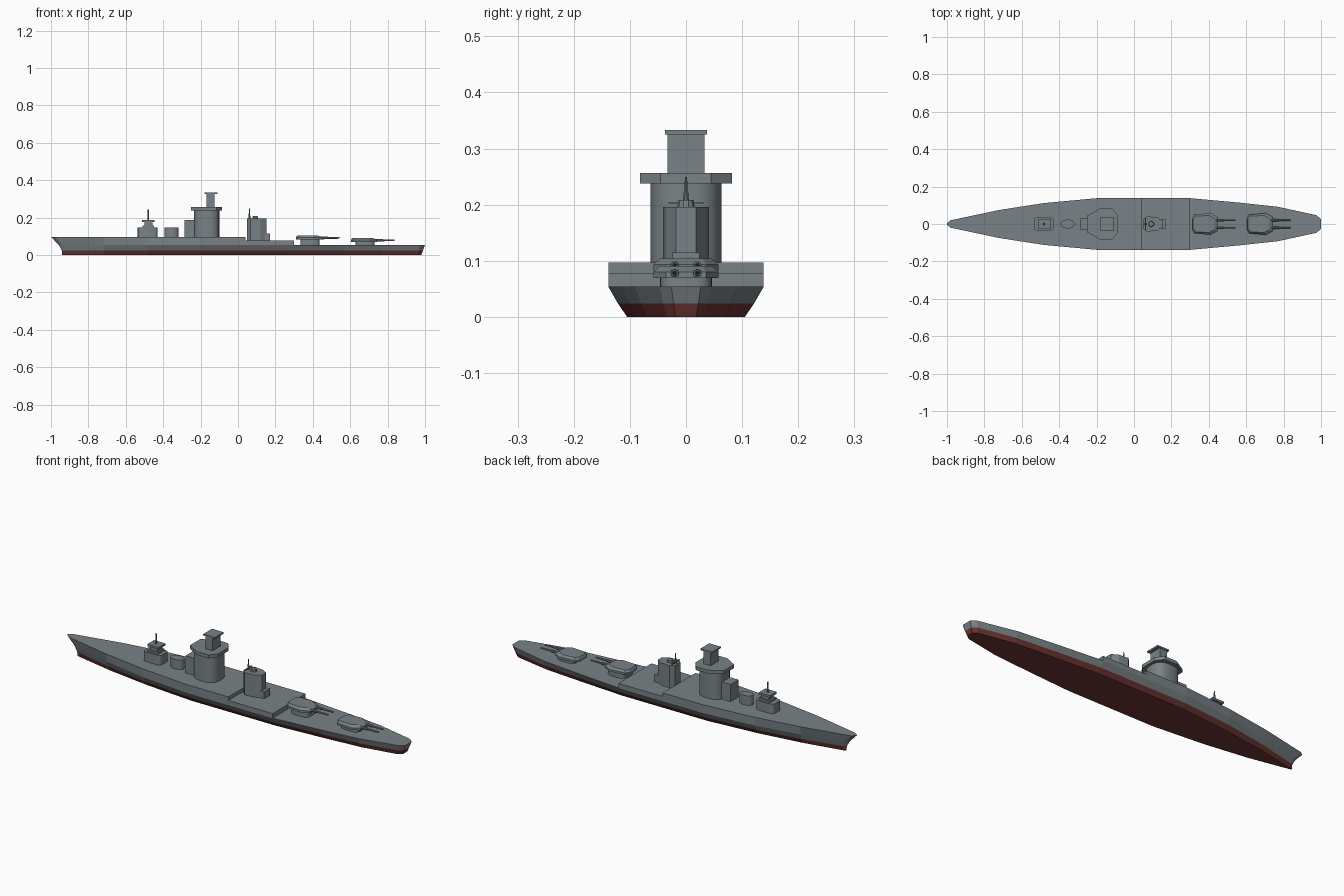
import bpy, bmesh, math
from mathutils import Matrix

if "Cube" in bpy.data.objects:
    bpy.data.objects.remove(bpy.data.objects["Cube"])


def material(name, rgb):
    m = bpy.data.materials.new(name)
    m.diffuse_color = (*rgb, 1)
    m.use_nodes = True
    m.node_tree.nodes["Principled BSDF"].inputs["Base Color"].default_value = m.diffuse_color
    return m


GREY = material("warship_grey", (0.19, 0.225, 0.24))
RED = material("hull_red", (0.15, 0.035, 0.03))
DARK = material("bore_dark", (0.01, 0.01, 0.012))


def finish(bm, name, mats=(GREY,), smooth=False):
    bmesh.ops.recalc_face_normals(bm, faces=bm.faces)
    me = bpy.data.meshes.new(name)
    bm.to_mesh(me)
    bm.free()
    for m in mats:
        me.materials.append(m)
    if smooth:
        me.shade_smooth()
        me.set_sharp_from_angle(angle=math.radians(35))
    ob = bpy.data.objects.new(name, me)
    bpy.context.collection.objects.link(ob)
    return ob


def loft(name, rings, smooth=False):
    """Closed solid through rings of (x, y, z) points."""
    bm = bmesh.new()
    vs = [[bm.verts.new(p) for p in r] for r in rings]
    n = len(rings[0])
    for a, b in zip(vs, vs[1:]):
        for i in range(n):
            bm.faces.new((a[i], a[(i + 1) % n], b[(i + 1) % n], b[i]))
    bm.faces.new(vs[0])
    bm.faces.new(vs[-1])
    return finish(bm, name, smooth=smooth)


def mirrored(half):
    return half + [(x, -y) for x, y in reversed(half)]


def prism(name, outline, z0, z1, smooth=False):
    return loft(name, [[(x, y, z) for x, y in outline] for z in (z0, z1)], smooth)


def box(name, x0, x1, hy, z0, z1):
    return prism(name, mirrored([(x0, hy), (x1, hy)]), z0, z1)


def rounded(cx, rx, ry, power, n=28):
    """Superellipse outline."""
    pts = []
    for i in range(n):
        c, s = math.cos(2 * math.pi * i / n), math.sin(2 * math.pi * i / n)
        pts.append((cx + rx * math.copysign(abs(c) ** (2 / power), c),
                    ry * math.copysign(abs(s) ** (2 / power), s)))
    return pts


def rod(name, x, y, z, length, r0, r1, along_x=False, mat=GREY):
    bm = bmesh.new()
    m = Matrix.Translation((x, y, z))
    if along_x:
        m = m @ Matrix.Rotation(math.pi / 2, 4, 'Y')
    m = m @ Matrix.Translation((0, 0, length / 2))
    bmesh.ops.create_cone(bm, cap_ends=True, segments=10, radius1=r0, radius2=r1,
                          depth=length, matrix=m)
    return finish(bm, name, (mat,), True)


# hull: stations of (x, half width, deck height, bottom fraction)
H, M, L = 0.097, 0.078, 0.054
stations = [(-1, 0.004, H, .25), (-0.98, 0.02, H, .25), (-0.72, 0.075, H, .62), (-0.48, 0.112, H, .72),
            (-0.2, 0.138, H, .76), (0.04, 0.138, H, .76), (0.04, 0.138, M, .76),
            (0.3, 0.138, M, .76), (0.3, 0.138, L, .76), (0.565, 0.114, L, .76),
            (0.77, 0.092, L, .76), (0.975, 0.047, L, .74), (1.0, 0.026, L, .7)]
bm = bmesh.new()
rings = []
for x, w, deck, f in stations:
    ring = []
    bow = max(0, (-0.72 - x) / 0.28)
    stern = max(0, (x - 0.77) / 0.23)
    knuckle = 0.5 + 0.5 * min(1, f / 0.76) if x < -0.5 else 1
    for z, frac, rake in ((0, f, .06), (0.024, (f + knuckle) / 2, .058),
                          (0.053, knuckle, .042), (deck, 1, 0)):
        ring.append((x + bow * rake - stern * 0.02 * (1 - min(z / L, 1)), w * frac, z))
    ring += [(a, -b, c) for a, b, c in reversed(ring)]
    rings.append([bm.verts.new(p) for p in ring])
for a, b in zip(rings, rings[1:]):
    for i in range(8):
        face = bm.faces.new((a[i], a[(i + 1) % 8], b[(i + 1) % 8], b[i]))
        face.material_index = 1 if i in (0, 6, 7) else 0
for end in (rings[0], rings[-1]):
    for i in range(3):
        face = bm.faces.new((end[i], end[i + 1], end[6 - i], end[7 - i]))
        face.material_index = 1 if i == 0 else 0
bmesh.ops.remove_doubles(bm, verts=bm.verts, dist=0.0005)
bmesh.ops.dissolve_degenerate(bm, edges=bm.edges, dist=0.0005)
finish(bm, "hull", (GREY, RED))

# forward director post
prism("director_base", rounded(-0.483, 0.053, 0.036, 5), H - .002, 0.148, True)
box("director_step", -0.51, -0.45, 0.028, 0.148, 0.158)
box("director_neck", -0.50, -0.458, 0.02, 0.158, 0.176)
box("director_top", -0.512, -0.446, 0.028, 0.176, 0.187)
rod("director_mast", -0.48, 0, 0.187, 0.055, 0.005, 0.003)

# small funnel
prism("funnel", rounded(-0.355, 0.037, 0.024, 2), H - .002, 0.147, True)

# main tower
prism("main_tower", rounded(-0.168, 0.068, 0.063, 2.8), H - .002, 0.24, True)
box("tower_annex", -0.285, -0.2, 0.033, H - .002, 0.188)
prism("tower_platform", mirrored([(-0.252, 0.043), (-0.185, 0.082), (-0.115, 0.082), (-0.086, 0.045)]),
      0.238, 0.256)
box("tower_upper", -0.168, -0.126, 0.033, 0.255, 0.326)
box("tower_cap", -0.178, -0.11, 0.037, 0.325, 0.333)

# second tower with mast
prism("second_tower", mirrored([(0.048, 0.022), (0.068, 0.041), (0.12, 0.036), (0.153, 0.018)]),
      M - .002, 0.196)
box("second_tower_step", 0.12, 0.17, 0.024, M - .002, 0.115)
rod("second_tower_disc", 0.092, 0, 0.195, 0.013, 0.016, 0.013)
box("mast_yard", 0.058, 0.064, 0.031, 0.201, 0.205)
rod("mast_lower", 0.061, 0, 0.195, 0.027, 0.006, 0.004)
rod("mast_upper", 0.061, 0, 0.22, 0.029, 0.003, 0.002)

# twin gun turrets
for tag, x, z in (("inner", 0.31, 0.082), ("outer", 0.604, 0.069)):
    prism(f"{tag}_barbette", rounded(x + 0.075, 0.052, 0.046, 4), L - .002, z + 0.002, True)
    low = mirrored([(x, 0.03), (x + 0.012, 0.05), (x + 0.1, 0.058), (x + 0.14, 0.036)])
    high = mirrored([(x + 0.006, 0.026), (x + 0.02, 0.042), (x + 0.092, 0.046), (x + 0.118, 0.03)])
    loft(f"{tag}_turret", [[(a, b, z) for a, b in low],
                           [(a, b, z + 0.011) for a, b in low],
                           [(a, b, z + 0.022) for a, b in high]])
    for side, y in (("left", 0.02), ("right", -0.02)):
        rod(f"{tag}_{side}_sleeve", x + 0.12, y, z + 0.009, 0.05, 0.008, 0.007, True)
        rod(f"{tag}_{side}_barrel", x + 0.12, y, z + 0.009, 0.113, 0.0055, 0.0045, True)
        rod(f"{tag}_{side}_muzzle", x + 0.2325, y, z + 0.009, 0.001, 0.0035, 0.0035, True, DARK)
